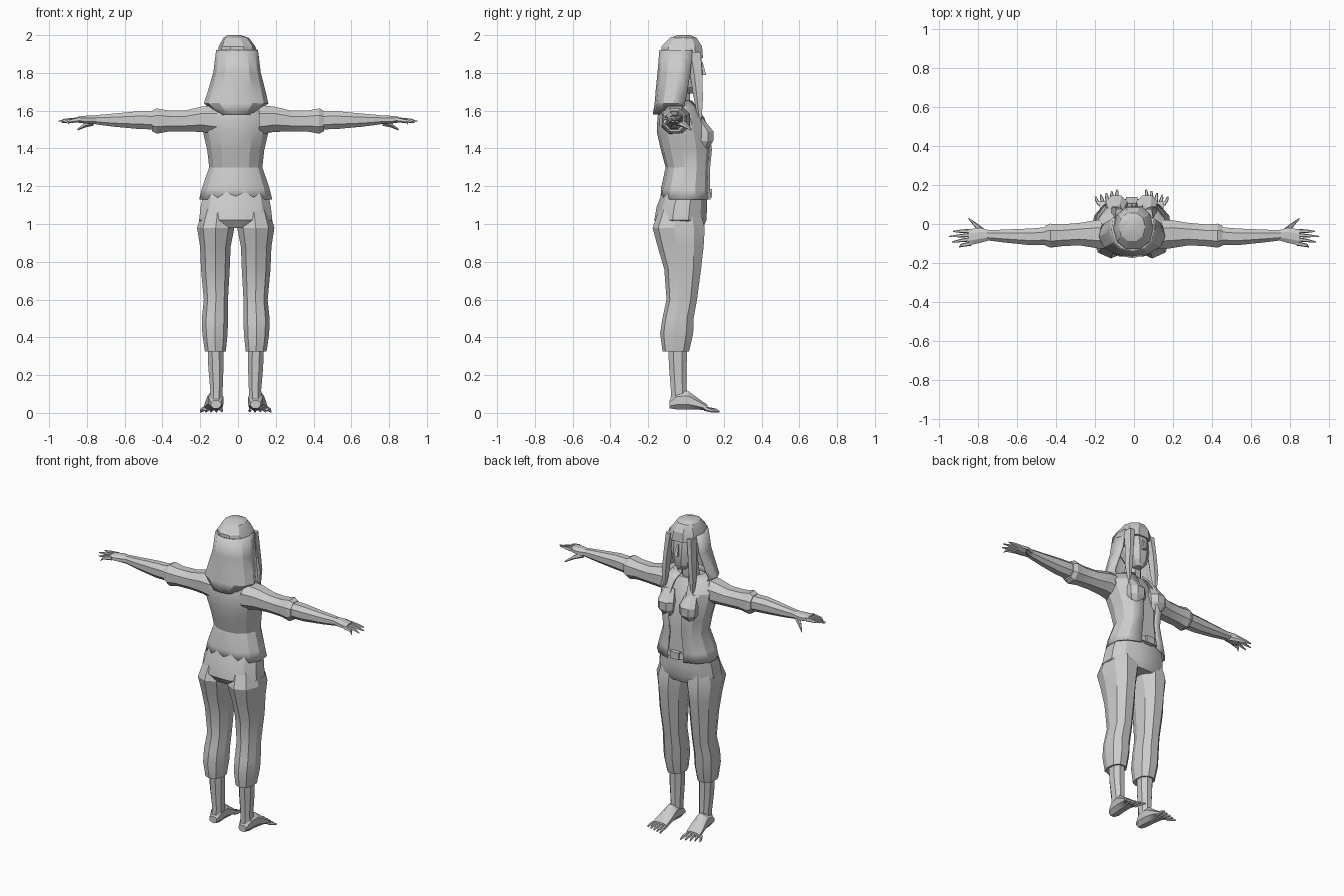
import bpy, math

if "Cube" in bpy.data.objects:
    bpy.data.objects.remove(bpy.data.objects["Cube"], do_unlink=True)

grey = bpy.data.materials.new("plain grey")
grey.use_nodes = True
grey.diffuse_color = (0.6, 0.6, 0.6, 1)
grey.node_tree.nodes["Principled BSDF"].inputs["Base Color"].default_value = (0.6, 0.6, 0.6, 1)
CX = -0.012  # body centre line


def loft(name, rings, axis="z", n=8, opening=0.0, box=0.9, solid=0.0):
    """Skin elliptical rings (x, y, z, a, b); an opening in degrees leaves a gap at +y."""
    verts, faces = [], []
    closed = opening == 0
    m = n if closed else n + 1
    gap = math.radians(opening)
    for x, y, z, a, b in rings:
        for i in range(m):
            t = math.pi / 2 + gap / 2 + (2 * math.pi - gap) * (i + (0.5 if closed else 0)) / n
            c, s = math.cos(t), math.sin(t)
            u = a * math.copysign(abs(c) ** box, c)
            v = b * math.copysign(abs(s) ** box, s)
            verts.append({"z": (x + u, y + v, z), "x": (x, y + u, z + v),
                          "y": (x + u, y, z + v)}[axis])
    for r in range(len(rings) - 1):
        for i in range(n):
            j = (i + 1) % m
            faces.append((r * m + i, r * m + j, (r + 1) * m + j, (r + 1) * m + i))
    if closed:
        faces.append(tuple(range(m))[::-1])
        faces.append(tuple(range((len(rings) - 1) * m, len(rings) * m)))
    mesh = bpy.data.meshes.new(name)
    mesh.from_pydata(verts, [], faces)
    mesh.materials.append(grey)
    ob = bpy.data.objects.new(name, mesh)
    bpy.context.collection.objects.link(ob)
    bpy.ops.object.select_all(action="DESELECT")
    bpy.context.view_layer.objects.active = ob
    ob.select_set(True)
    bpy.ops.object.mode_set(mode="EDIT")
    bpy.ops.mesh.select_all(action="SELECT")
    bpy.ops.mesh.normals_make_consistent(inside=False)
    bpy.ops.object.mode_set(mode="OBJECT")
    bpy.ops.object.shade_smooth_by_angle(angle=math.radians(25))
    if solid:
        mod = ob.modifiers.new("thickness", "SOLIDIFY")
        mod.thickness, mod.offset = solid, 0
    return ob


# Torso, neck and head
loft("torso", [(CX, 0.0, 1.13, 0.165, 0.115), (CX, 0.005, 1.22, 0.15, 0.11),
               (CX, 0.01, 1.32, 0.125, 0.10), (CX, 0.0, 1.45, 0.14, 0.11),
               (CX, -0.02, 1.55, 0.15, 0.10), (CX, -0.035, 1.63, 0.09, 0.07)], n=10)
loft("neck", [(CX, -0.035, 1.6, 0.055, 0.055), (CX, -0.02, 1.75, 0.045, 0.05)])
loft("head", [(0, 0.035, 1.69, 0.025, 0.03), (0, 0.02, 1.725, 0.06, 0.065),
              (0, 0.0, 1.80, 0.08, 0.092), (0, -0.01, 1.88, 0.085, 0.095),
              (0, -0.02, 1.95, 0.07, 0.08)], n=10)
loft("nose", [(0, 0.09, 1.79, 0.017, 0.022), (0, 0.08, 1.86, 0.008, 0.01)], n=4)

# Hair: crown cap, long open-fronted back and two loose strands
loft("hair_crown", [(0, -0.02, 1.88, 0.113, 0.115), (-0.005, -0.022, 1.94, 0.097, 0.112),
                    (-0.01, -0.015, 1.985, 0.068, 0.075),
                    (-0.02, -0.01, 2.0, 0.035, 0.035)], n=10)
loft("hair_back", [(-0.005, -0.02, 1.92, 0.105, 0.115), (-0.005, -0.03, 1.80, 0.12, 0.115),
                   (-0.007, -0.045, 1.70, 0.148, 0.11), (-0.01, -0.055, 1.64, 0.165, 0.105),
                   (-0.01, -0.07, 1.58, 0.09, 0.10)], n=8, opening=130, solid=0.012)
for side, s in (("left", 1), ("right", -1)):
    loft(side + "_hair_strand",
         [(s * 0.075, 0.04, 1.91, 0.025, 0.045), (s * 0.088, 0.058, 1.78, 0.02, 0.035),
          (s * 0.098, 0.068, 1.66, 0.022, 0.026), (s * 0.10, 0.075, 1.54, 0.006, 0.008)], n=5)

# Open jacket with a flared hem
loft("jacket", [(CX, 0.0, 1.13, 0.19, 0.13), (CX, 0.0, 1.19, 0.175, 0.127),
                (CX, 0.012, 1.30, 0.137, 0.115), (CX, 0.005, 1.39, 0.147, 0.132),
                (CX, -0.01, 1.48, 0.168, 0.138), (CX, -0.025, 1.56, 0.178, 0.122),
                (CX, -0.038, 1.615, 0.15, 0.10), (CX, -0.045, 1.65, 0.09, 0.075)],
     n=12, opening=32, solid=0.01)

# Trousers' seat and belt
loft("trouser_seat", [(CX, -0.025, 0.98, 0.15, 0.12), (CX, -0.03, 1.02, 0.2, 0.142),
                      (CX, -0.022, 1.09, 0.192, 0.138), (CX, -0.005, 1.18, 0.172, 0.12)], n=12)
loft("belt", [(CX, 0.0, 1.145, 0.172, 0.133), (CX, 0.0, 1.18, 0.168, 0.13)], n=12)
loft("belt_buckle", [(CX, 0.125, 1.14, 0.04, 0.018), (CX, 0.125, 1.185, 0.04, 0.018)], n=4)

for side, s in (("left", 1), ("right", -1)):
    def X(v):
        return CX + s * v

    # Bust
    loft(side + "_bust", [(X(0.075), 0.085, 1.395, 0.035, 0.03), (X(0.078), 0.095, 1.44, 0.058, 0.053),
                          (X(0.078), 0.09, 1.49, 0.06, 0.06), (X(0.08), 0.06, 1.56, 0.04, 0.03)], n=8)
    # Trouser leg with gathered cuff
    loft(side + "_trouser_leg",
         [(X(0.095), -0.03, 1.08, 0.08, 0.11), (X(0.106), -0.035, 0.98, 0.1, 0.142),
          (X(0.108), -0.025, 0.88, 0.082, 0.125), (X(0.108), -0.015, 0.76, 0.077, 0.1),
          (X(0.105), -0.02, 0.6, 0.065, 0.083), (X(0.11), -0.04, 0.5, 0.07, 0.085),
          (X(0.11), -0.047, 0.42, 0.068, 0.09), (X(0.108), -0.052, 0.325, 0.056, 0.072)], n=9)
    # Shin, foot and toes
    loft(side + "_shin", [(X(0.107), -0.045, 0.36, 0.045, 0.054), (X(0.105), -0.043, 0.24, 0.043, 0.05),
                          (X(0.102), -0.038, 0.12, 0.035, 0.045), (X(0.105), -0.035, 0.05, 0.038, 0.05)])
    loft(side + "_foot", [(X(0.105), -0.088, 0.045, 0.028, 0.022), (X(0.105), -0.05, 0.065, 0.042, 0.05),
                          (X(0.11), 0.01, 0.068, 0.042, 0.053), (X(0.115), 0.07, 0.045, 0.05, 0.03),
                          (X(0.12), 0.115, 0.027, 0.052, 0.015)], axis="y")
    for i in range(5):
        x, tip = 0.082 + 0.02 * i, 0.178 - 0.009 * i
        loft(f"{side}_toe_{i + 1}", [(X(x), 0.095, 0.024, 0.012, 0.013),
                                     (X(x + 0.006 * (i - 1)), tip - 0.02, 0.015, 0.009, 0.01),
                                     (X(x + 0.008 * (i - 1)), tip, 0.007, 0.004, 0.006)], axis="y", n=5)

    # Rolled sleeve, forearm and palm
    loft(side + "_sleeve",
         [(s * 0.11, -0.055, 1.55, 0.08, 0.085), (s * 0.19, -0.052, 1.555, 0.078, 0.072),
          (s * 0.28, -0.052, 1.545, 0.062, 0.06), (s * 0.37, -0.058, 1.545, 0.06, 0.06),
          (s * 0.43, -0.06, 1.545, 0.066, 0.072), (s * 0.455, -0.06, 1.545, 0.055, 0.058)], axis="x")
    loft(side + "_forearm",
         [(s * 0.42, -0.06, 1.548, 0.05, 0.052), (s * 0.53, -0.066, 1.55, 0.046, 0.05),
          (s * 0.66, -0.062, 1.55, 0.036, 0.037), (s * 0.755, -0.058, 1.552, 0.028, 0.026)], axis="x")
    loft(side + "_palm",
         [(s * 0.745, -0.058, 1.552, 0.028, 0.025), (s * 0.79, -0.058, 1.552, 0.042, 0.024),
          (s * 0.85, -0.068, 1.553, 0.044, 0.017)], axis="x")
    # Fingers fan out from the palm; the thumb points forward and down
    for i, (y, tip) in enumerate(((-0.036, 0.93), (-0.056, 0.95), (-0.078, 0.935), (-0.1, 0.9))):
        y2 = y - 0.012 + 0.006 * (1 - i) + 0.004
        loft(f"{side}_finger_{i + 1}", [(s * 0.835, y, 1.553, 0.012, 0.014),
                                        (s * 0.89, (y + y2) / 2, 1.553 - 0.003 * i, 0.009, 0.01),
                                        (s * tip, y2, 1.553 - 0.008 * i, 0.003, 0.003)], axis="x", n=5)
    loft(side + "_thumb", [(s * 0.765, -0.045, 1.54, 0.018, 0.02), (s * 0.81, -0.01, 1.525, 0.016, 0.014),
                           (s * 0.85, 0.028, 1.50, 0.004, 0.005)], axis="x", n=5)
